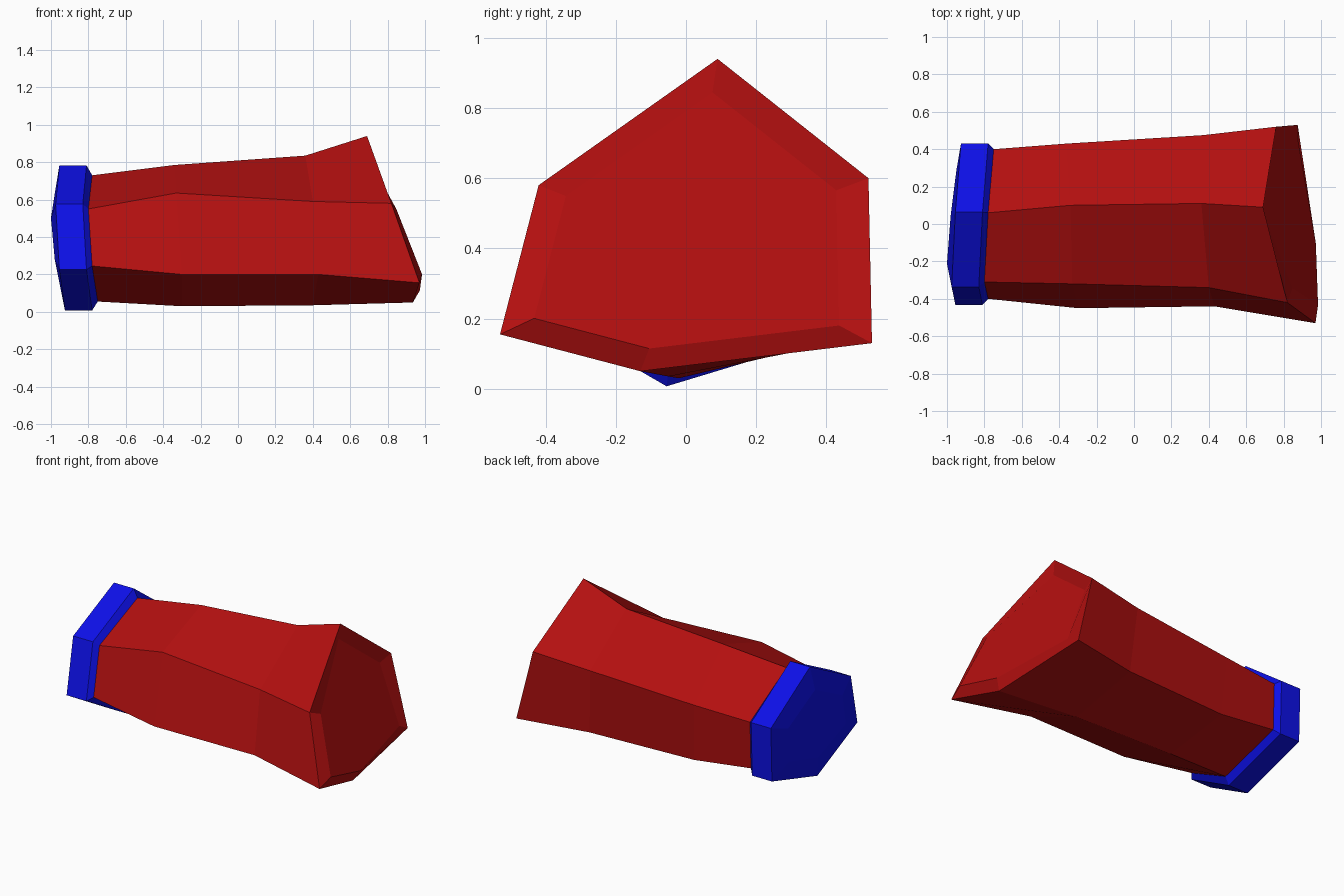
import bpy
import bmesh
from mathutils import Vector

cube = bpy.data.objects.get("Cube")
if cube:
    bpy.data.objects.remove(cube, do_unlink=True)


def make_material(name, colour):
    material = bpy.data.materials.new(name)
    material.use_nodes = True
    material.diffuse_color = colour
    material.node_tree.nodes["Principled BSDF"].inputs["Base Color"].default_value = colour
    return material


def centre_of(ring):
    return sum(ring, Vector()) / len(ring)


def resize(ring, scale_y, scale_z, shift):
    """Scale a ring across its section and slide it along the length."""
    c = centre_of(ring)
    return [Vector((p.x + shift,
                    c.y + (p.y - c.y) * scale_y,
                    c.z + (p.z - c.z) * scale_z)) for p in ring]


def loft(name, rings, material):
    """Skin consecutive rings with quads and close the last one."""
    bm = bmesh.new()
    loops = [[bm.verts.new(p) for p in ring] for ring in rings]
    for near, far in zip(loops, loops[1:]):
        count = len(near)
        for i in range(count):
            j = (i + 1) % count
            bm.faces.new((near[i], near[j], far[j], far[i]))
    bm.faces.new(loops[-1])
    # Temporarily close the open end so that normals resolve outwards
    lid = bm.faces.new(loops[0])
    bmesh.ops.recalc_face_normals(bm, faces=bm.faces[:])
    bmesh.ops.delete(bm, geom=[lid], context="FACES_ONLY")
    mesh = bpy.data.meshes.new(name)
    bm.to_mesh(mesh)
    bm.free()
    mesh.materials.append(material)
    obj = bpy.data.objects.new(name, mesh)
    bpy.context.collection.objects.link(obj)
    return obj


red = make_material("deep red", (0.45, 0.005, 0.005, 1))
blue = make_material("bright blue", (0.8 * 0.005, 0.005, 0.8, 1))

# Six-sided sections of the sleeve: crest, upper back, lower back,
# keel, lower front, upper front
cuff_section = [(-.78, .06, .73), (-.75, .4, .49), (-.75, .39, .18),
                (-.75, -.05, .055), (-.78, -.4, .245), (-.8, -.31, .55)]
rear_section = [(-.34, .1, .785), (-.36, .43, .51), (-.34, .4, .13),
                (-.3, -.02, .03), (-.3, -.45, .2), (-.33, -.32, .635)]
fore_section = [(.36, .11, .835), (.37, .475, .56), (.4, .44, .13),
                (.4, -.05, .035), (.43, -.44, .2), (.4, -.34, .59)]
flare_section = [(.69, .09, .94), (.76, .52, .6), (.875, .53, .13),
                 (.935, -.13, .05), (.97, -.53, .155), (.82, -.42, .58)]
sections = [[Vector(p) for p in section] for section in
            (cuff_section, rear_section, fore_section, flare_section)]

# Slanted flat end, inset from the flared rim
end_face = resize(sections[-1], .82, .82, 0)
for p in end_face:
    p.x = .99 - .36 * (p.z - .19) - .13 * (p.y + .45)
loft("sleeve", sections + [end_face], red)

# Collar: bevelled band around the narrow end with a shallow domed cap
cuff = sections[0]
band_inner = resize(cuff, 1.08, 1.15, -.03)
band_outer = resize(cuff, 1.08, 1.15, -.175)
cap = resize(cuff, .7, .72, -.2)
loft("collar", [cuff, band_inner, band_outer, cap], blue)
